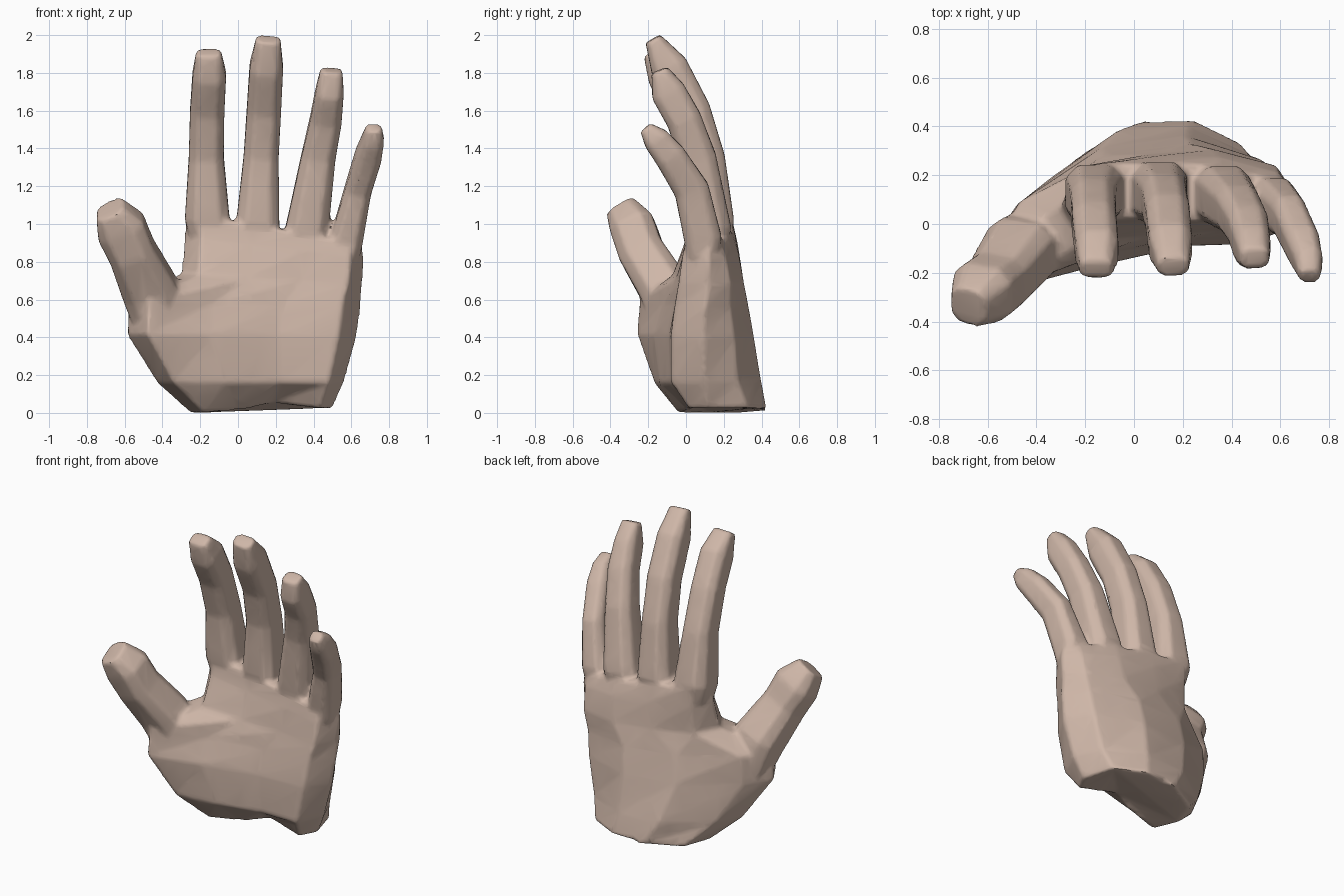
import bpy, bmesh, math
from mathutils import Vector

if "Cube" in bpy.data.objects:
    bpy.data.objects.remove(bpy.data.objects["Cube"])

skin = bpy.data.materials.new("skin")
skin.diffuse_color = (0.62, 0.47, 0.39, 1)
skin.use_nodes = True
skin.node_tree.nodes["Principled BSDF"].inputs["Base Color"].default_value = skin.diffuse_color
parts = []


def loft(name, rings):
    """Skin a series of equal-length point rings and cap both ends."""
    bm = bmesh.new()
    loops = [[bm.verts.new(p) for p in ring] for ring in rings]
    n = len(loops[0])
    for a, b in zip(loops, loops[1:]):
        for i in range(n):
            j = (i + 1) % n
            bm.faces.new((a[i], a[j], b[j], b[i]))
    bm.faces.new(loops[-1])
    bm.faces.new(loops[0][::-1])
    bmesh.ops.recalc_face_normals(bm, faces=bm.faces[:])
    mesh = bpy.data.meshes.new(name)
    bm.to_mesh(mesh)
    bm.free()
    mesh.materials.append(skin)
    ob = bpy.data.objects.new(name, mesh)
    bpy.context.collection.objects.link(ob)
    parts.append(ob)


def digit(name, path, root=0.1, sides=8):
    """Squarish tapered tube; path rows are x, y, z, half width, half depth."""
    x, y, z, w, d = path[0]
    if root:
        path = [(x, y, z - root, w * 0.8, d * 0.8)] + path
    pts = [Vector(r[:3]) for r in path]
    rings = []
    for i, (_, _, _, w, d) in enumerate(path):
        t = (pts[min(i + 1, len(pts) - 1)] - pts[max(i - 1, 0)]).normalized()
        side = Vector((1, 0, 0))
        side = (side - t * side.dot(t)).normalized()
        back = t.cross(side)
        ring = []
        for k in range(sides):
            a = 2 * math.pi * (k + 0.5) / sides
            c, s = math.cos(a), math.sin(a)
            c = math.copysign(abs(c) ** 0.65, c) * 1.06
            s = math.copysign(abs(s) ** 0.65, s) * 1.05
            ring.append(pts[i] + side * w * c + back * d * s)
        rings.append(ring)
    loft(name, rings)


# Palm: z, left x/y, four front y, right x/y, four back y (left to right)
FRACS = (0.09, 0.37, 0.66, 0.92)
palm_rows = [
    (0.00, -0.25, 0.12, (-0.04, 0.02, 0.07, 0.01), 0.50, 0.12, (0.31, 0.42, 0.425, 0.33)),
    (0.16, -0.43, 0.02, (-0.17, -0.14, -0.08, -0.08), 0.56, 0.10, (0.19, 0.385, 0.40, 0.28)),
    (0.41, -0.59, -0.08, (-0.26, -0.17, -0.09, -0.08), 0.63, 0.09, (0.08, 0.31, 0.36, 0.26)),
    (0.58, -0.58, -0.10, (-0.25, -0.12, -0.06, -0.06), 0.65, 0.10, (0.09, 0.28, 0.33, 0.24)),
    (0.72, -0.30, 0.07, (-0.07, -0.05, -0.03, -0.04), 0.66, 0.12, (0.22, 0.285, 0.305, 0.24)),
    (0.90, -0.285, 0.12, (0.00, 0.00, -0.01, -0.02), 0.67, 0.12, (0.24, 0.275, 0.275, 0.21)),
    (1.01, -0.275, 0.13, (0.02, 0.02, 0.01, 0.00), 0.655, 0.12, (0.24, 0.25, 0.24, 0.18)),
]
palm_rings = []
for z, xl, yl, front, xr, yr, back in palm_rows:
    xs = [xl + (xr - xl) * f for f in FRACS]
    ring = [(xl, yl)] + list(zip(xs, front)) + [(xr, yr)] + list(zip(xs, back))[::-1]
    # upper rings slant down towards the little finger
    palm_rings.append([(x, y, z - 0.17 * z ** 3 * x) for x, y in ring])
# wrist edge lifts a little away from the thumb side, most in the hollow
palm_rings[0] = [(x, y, max(0, min(0.025, 0.15 * (x + 0.05)))) for x, y, z in palm_rings[0]]
x, y, z = palm_rings[0][3]
palm_rings[0][3] = (x - 0.06, y, 0.055)
loft("palm", palm_rings)

# Four fingers curling forward
digit("index_finger", [
    (-0.163, 0.125, 1.03, 0.117, 0.12), (-0.168, 0.085, 1.35, 0.092, 0.103),
    (-0.163, 0.00, 1.60, 0.09, 0.098), (-0.152, -0.11, 1.79, 0.088, 0.098),
    (-0.155, -0.185, 1.91, 0.066, 0.045)])
digit("middle_finger", [
    (0.105, 0.13, 1.01, 0.113, 0.125), (0.122, 0.10, 1.35, 0.092, 0.106),
    (0.137, 0.03, 1.60, 0.09, 0.10), (0.15, -0.09, 1.83, 0.088, 0.10),
    (0.16, -0.175, 1.98, 0.064, 0.045)])
digit("ring_finger", [
    (0.365, 0.12, 0.97, 0.113, 0.12), (0.425, 0.06, 1.35, 0.09, 0.10),
    (0.465, -0.01, 1.55, 0.083, 0.093), (0.485, -0.095, 1.70, 0.074, 0.092),
    (0.495, -0.14, 1.815, 0.058, 0.045)])
digit("little_finger", [
    (0.575, 0.09, 0.92, 0.086, 0.10), (0.635, 0.03, 1.18, 0.07, 0.093),
    (0.69, -0.085, 1.36, 0.07, 0.083), (0.715, -0.16, 1.45, 0.058, 0.07),
    (0.72, -0.215, 1.51, 0.042, 0.035)])

# Thumb, widening into the ball of the hand
digit("thumb", [
    (-0.41, -0.06, 0.46, 0.13, 0.11), (-0.465, -0.11, 0.65, 0.145, 0.135),
    (-0.56, -0.235, 0.85, 0.122, 0.122), (-0.62, -0.28, 0.98, 0.13, 0.12),
    (-0.68, -0.34, 1.08, 0.078, 0.085)], root=0)

# Fuse everything into one skin and soften the joins
bpy.ops.object.select_all(action='DESELECT')
for ob in parts:
    ob.select_set(True)
hand = parts[0]
bpy.context.view_layer.objects.active = hand
bpy.ops.object.join()
hand.name = "hand"
fuse = hand.modifiers.new("fuse", 'REMESH')
fuse.mode = 'VOXEL'
fuse.voxel_size = 0.014
soften = hand.modifiers.new("soften", 'SMOOTH')
soften.factor = 0.5
soften.iterations = 5
reduce = hand.modifiers.new("reduce", 'DECIMATE')
reduce.ratio = 0.15
for m in ("fuse", "soften", "reduce"):
    bpy.ops.object.modifier_apply(modifier=m)
bpy.ops.object.shade_smooth_by_angle(angle=math.radians(50))
